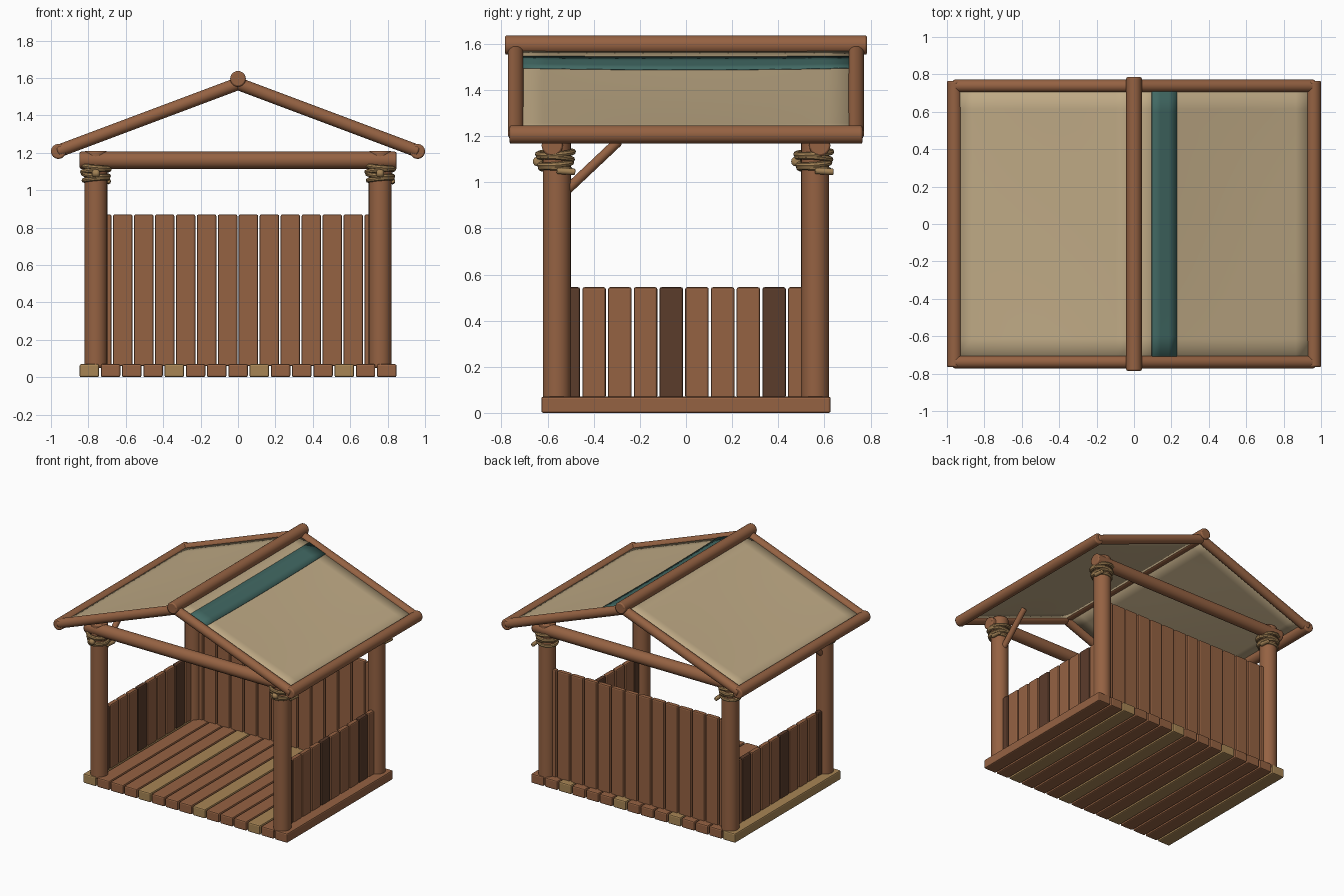
import bpy, bmesh, math
from mathutils import Vector, Matrix

cube = bpy.data.objects.get("Cube")
if cube:
    bpy.data.objects.remove(cube, do_unlink=True)


def material(name, rgb):
    m = bpy.data.materials.new(name)
    m.use_nodes = True
    m.diffuse_color = (*rgb, 1)
    bsdf = next(n for n in m.node_tree.nodes if n.type == 'BSDF_PRINCIPLED')
    bsdf.inputs["Base Color"].default_value = (*rgb, 1)
    bsdf.inputs["Roughness"].default_value = 0.8
    return m


WOOD = material("brown wood", (0.30, 0.122, 0.055))
DARK = material("dark wood", (0.105, 0.045, 0.024))
TAN = material("tan wood", (0.39, 0.235, 0.09))
ROPE = material("rope", (0.36, 0.22, 0.09))
CANVAS = material("canvas", (0.52, 0.40, 0.235))
TEAL = material("teal stripe", (0.053, 0.14, 0.125))


def finish(name, bm, mat, smooth=True):
    bmesh.ops.recalc_face_normals(bm, faces=bm.faces)
    mesh = bpy.data.meshes.new(name)
    bm.to_mesh(mesh)
    bm.free()
    mesh.materials.append(mat)
    ob = bpy.data.objects.new(name, mesh)
    bpy.context.collection.objects.link(ob)
    if smooth:
        bpy.ops.object.select_all(action='DESELECT')
        ob.select_set(True)
        bpy.context.view_layer.objects.active = ob
        bpy.ops.object.shade_smooth_by_angle(angle=math.radians(35))
    return ob


def bevel(ob, width, segments=2):
    mod = ob.modifiers.new("Bevel", 'BEVEL')
    mod.width, mod.segments = width, segments
    mod.limit_method, mod.angle_limit = 'ANGLE', math.radians(50)


def plank(name, centre, size, mat):
    bm = bmesh.new()
    bmesh.ops.create_cube(bm, size=1, matrix=Matrix.Translation(centre) @ Matrix.Diagonal((*size, 1)))
    bevel(finish(name, bm, mat, False), 0.009)


def pole(name, start, end, radius, mat=WOOD, edge=0.008):
    a, b = Vector(start), Vector(end)
    rot = (b - a).to_track_quat('Z', 'Y').to_matrix().to_4x4()
    bm = bmesh.new()
    bmesh.ops.create_cone(bm, cap_ends=True, segments=24, radius1=radius, radius2=radius,
                          depth=(b - a).length, matrix=Matrix.Translation((a + b) / 2) @ rot)
    bevel(finish(name, bm, mat), edge)


def ring(name, centre, radius, tube, tilt):
    bm = bmesh.new()
    n, k = 28, 8
    rot = Matrix.Rotation(tilt[0], 3, 'X') @ Matrix.Rotation(tilt[1], 3, 'Y')
    rows = []
    for i in range(n):
        u = math.tau * i / n
        row = []
        for j in range(k):
            v = math.tau * j / k
            r = radius + tube * math.cos(v)
            p = Vector((r * math.cos(u), r * math.sin(u), tube * math.sin(v)))
            row.append(bm.verts.new(rot @ p + Vector(centre)))
        rows.append(row)
    for i in range(n):
        a, b = rows[i], rows[(i + 1) % n]
        for j in range(k):
            bm.faces.new((a[j], b[j], b[(j + 1) % k], a[(j + 1) % k]))
    finish(name, bm, ROPE)


# Floor boards running front to back
for i in range(15):
    plank(f"floor_board_{i}", (-0.795 + 0.1136 * i, 0, 0.035), (0.104, 1.255, 0.07),
          TAN if i % 4 == 0 else WOOD)

# Tall back wall
for i in range(14):
    plank(f"back_wall_plank_{i}", (0.112 * (i - 6.5), 0.56, 0.465), (0.104, 0.035, 0.81), WOOD)

POST_X, POST_Y = 0.76, 0.56
EAVE_X, EAVE_Z, APEX_Z, GABLE_Y = 0.96, 1.207, 1.567, 0.738

for side, sx in (("left", 1), ("right", -1)):
    # Low side wall
    for i in range(10):
        plank(f"{side}_wall_plank_{i}", (sx * POST_X, -0.51 + 0.1115 * i, 0.305),
              (0.035, 0.102, 0.48), DARK if i % 4 == 0 else WOOD)

    for end, sy in (("front", -1), ("back", 1)):
        x, y = sx * POST_X, sy * POST_Y
        label = f"{end}_{side}"
        # Corner post and its rope lashing
        pole(f"{label}_post", (x, y, 0.05), (x, y, 1.21), 0.061)
        for k in range(4):
            s = 1 if k % 2 else -1
            ring(f"{label}_rope_{k}", (x, y - 0.006, 1.058 + 0.023 * k), 0.064 + 0.004 * k, 0.013,
                 (0.07 * s, 0.09 * s))
        pole(f"{label}_rope_knot", (x - 0.02, y - 0.083, 1.09), (x + 0.02, y - 0.083, 1.09),
             0.021, ROPE, 0.012)
        pole(f"{label}_rope_tail", (x + 0.066, y, 1.05), (x + 0.066, y + 0.08, 1.045),
             0.014, ROPE, 0.005)
        # Sloping gable rafter
        pole(f"{label}_rafter", (sx * 0.005, sy * GABLE_Y, APEX_Z),
             (sx * 0.965, sy * GABLE_Y, EAVE_Z), 0.034)

    # Diagonal brace on the front post, and eave pole
    pole(f"{side}_brace", (sx * POST_X, -0.55, 0.935), (sx * POST_X, -0.29, 1.18), 0.021)
    pole(f"{side}_eave_pole", (sx * EAVE_X, -0.765, EAVE_Z), (sx * EAVE_X, 0.765, EAVE_Z), 0.04)

# Cross beams and ridge
for end, sy in (("front", -1), ("back", 1)):
    pole(f"{end}_beam", (-0.847, sy * 0.58, 1.16), (0.847, sy * 0.58, 1.16), 0.046)
pole("ridge_pole", (0, -0.785, 1.595), (0, 0.785, 1.595), 0.042)


def roof_z(x, y):
    t, w = abs(x) / EAVE_X, y / GABLE_Y
    sag = 0.012 * math.sin(math.pi * t) * (1 - w * w)
    return APEX_Z + 0.008 + (EAVE_Z - APEX_Z) * t - sag


def cloth(name, x0, x1, y_half, lift, thickness, mat, nx, ny=12):
    bm = bmesh.new()
    grid = [[None] * (ny + 1) for _ in range(nx + 1)]
    for i in range(nx + 1):
        for j in range(ny + 1):
            x = x0 + (x1 - x0) * i / nx
            y = y_half * (2 * j / ny - 1)
            grid[i][j] = bm.verts.new((x, y, roof_z(x, y) + lift))
    for i in range(nx):
        for j in range(ny):
            bm.faces.new((grid[i][j], grid[i + 1][j], grid[i + 1][j + 1], grid[i][j + 1]))
    ob = finish(name, bm, mat)
    mod = ob.modifiers.new("Thickness", 'SOLIDIFY')
    mod.thickness, mod.offset = thickness, 0


# Canvas roof panels and the painted stripe
cloth("left_canvas", 0.0, EAVE_X, GABLE_Y, 0, 0.01, CANVAS, 10)
cloth("right_canvas", -EAVE_X, 0.0, GABLE_Y, 0, 0.01, CANVAS, 10)
cloth("roof_stripe", 0.095, 0.23, 0.72, 0.007, 0.005, TEAL, 3)
